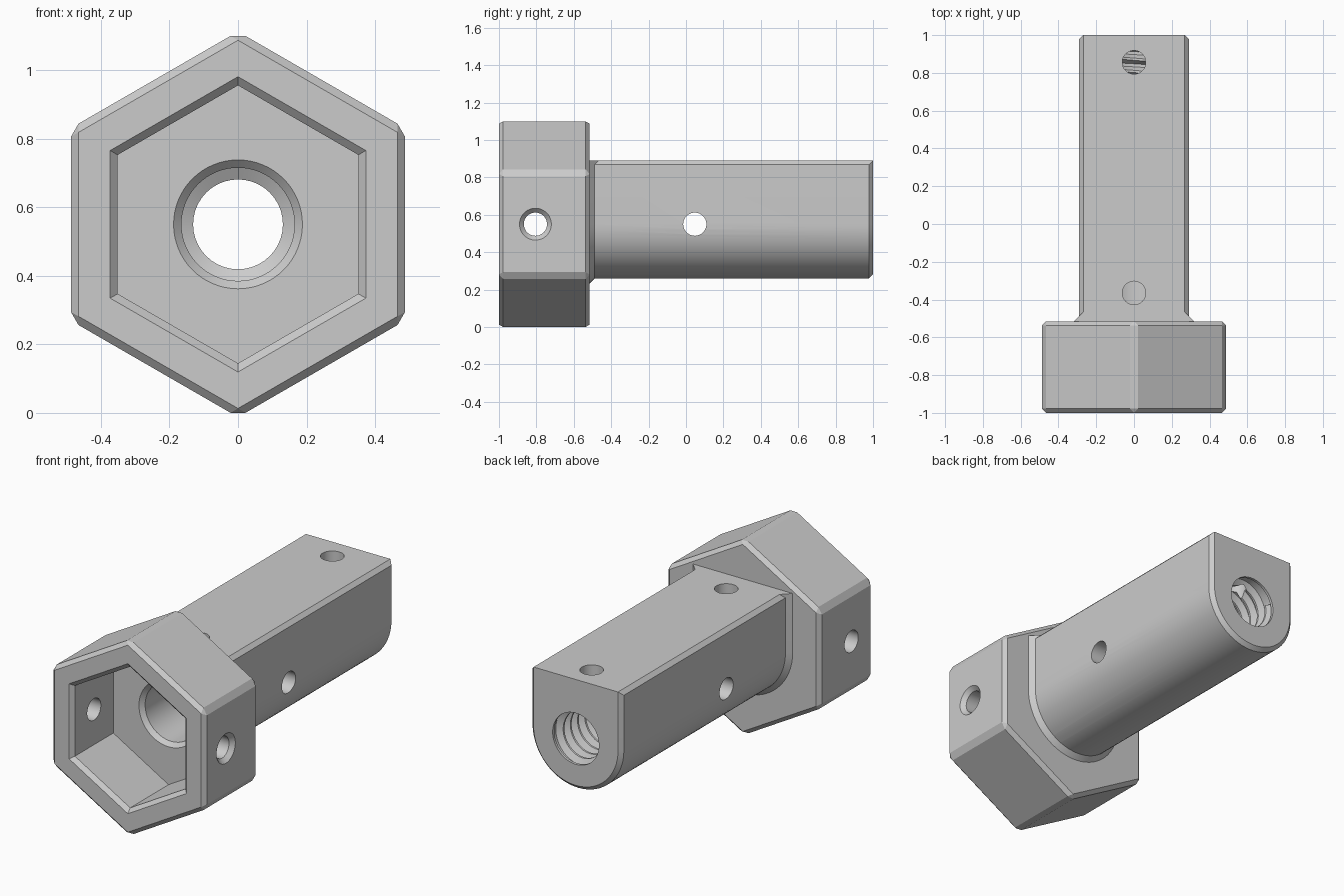
import bpy, bmesh
from math import sin, cos, tan, pi, radians
from mathutils import Vector

old = bpy.data.objects.get("Cube")
if old:
    bpy.data.objects.remove(old)

MID = 0.55        # height of the long axis
HOLE = 0.062      # radius of the cross holes

grey = bpy.data.materials.new("light grey")
grey.use_nodes = True
grey.diffuse_color = (0.6, 0.6, 0.6, 1)
grey.node_tree.nodes["Principled BSDF"].inputs["Base Color"].default_value = (0.6, 0.6, 0.6, 1)


def loft(name, rings):
    """Skin a list of equal-length point rings and cap both ends."""
    bm = bmesh.new()
    loops = [[bm.verts.new(p) for p in ring] for ring in rings]
    n = len(loops[0])
    for a, b in zip(loops, loops[1:]):
        for i in range(n):
            j = (i + 1) % n
            bm.faces.new((a[i], a[j], b[j], b[i]))
    bm.faces.new(loops[0])
    bm.faces.new(loops[-1])
    bmesh.ops.remove_doubles(bm, verts=bm.verts[:], dist=1e-5)
    bmesh.ops.recalc_face_normals(bm, faces=bm.faces[:])
    mesh = bpy.data.meshes.new(name)
    bm.to_mesh(mesh)
    bm.free()
    mesh.materials.append(grey)
    obj = bpy.data.objects.new(name, mesh)
    bpy.context.collection.objects.link(obj)
    return obj


def hexagon(y, apothem, cut=0.0):
    """Point-up hexagon; cut shortens both ends of each side."""
    half = apothem * tan(pi / 6) - cut
    pts = []
    for k in range(6):
        a = k * pi / 3
        out = Vector((cos(a), 0, sin(a)))
        along = Vector((-sin(a), 0, cos(a)))
        for shift in (-half, half):
            pts.append(Vector((0, y, MID)) + out * apothem + along * shift)
    return pts


def arch(y, half, chamfer=0.0):
    """Flat-topped, round-bottomed section."""
    top = 0.89
    pts = [(half - chamfer, top), (half, top - chamfer)]
    pts += [(half * cos(pi * k / 32), MID - half * sin(pi * k / 32)) for k in range(33)]
    pts += [(-half, top - chamfer), (chamfer - half, top)]
    return [(x, y, z) for x, z in pts]


def turned(name, axis, centre, steps, sides=48):
    """Round solid along an axis from (position, radius) steps."""
    u, v = [i for i in range(3) if i != axis]
    rings = []
    for pos, r in steps:
        ring = []
        for k in range(sides):
            p = list(centre)
            p[axis] = pos
            p[u] += r * cos(2 * pi * k / sides)
            p[v] += r * sin(2 * pi * k / sides)
            ring.append(p)
        rings.append(ring)
    return loft(name, rings)


def combine(target, tool, operation):
    mod = target.modifiers.new(operation.lower(), "BOOLEAN")
    mod.operation, mod.object, mod.solver = operation, tool, "EXACT"
    bpy.context.view_layer.objects.active = target
    bpy.ops.object.modifier_apply(modifier=mod.name)


# Hexagonal head, flared collar and arched shaft
body = loft("socket_body", [hexagon(-1, 0.465), hexagon(-0.978, 0.487, 0.025),
                            hexagon(-0.537, 0.487, 0.025), hexagon(-0.515, 0.465)])
collar = loft("collar", [arch(-0.56, 0.317), arch(-0.515, 0.317), arch(-0.463, 0.265)])
shaft = loft("shaft", [arch(-0.57, 0.29, 0.022), arch(0.978, 0.29, 0.022), arch(1, 0.268)])

# Hexagonal pocket and stepped bore
pocket = loft("pocket_cutter", [hexagon(-1.01, 0.383), hexagon(-0.978, 0.351),
                                hexagon(-0.63, 0.351)])
bore = turned("bore_cutter", 1, (0, 0, MID),
              [(-0.64, 0.198), (-0.607, 0.165), (0.985, 0.165), (0.985, 0.147), (1.02, 0.147)], 64)

# Cross holes, the head's countersunk on its left face
head_hole = turned("head_hole_cutter", 0, (0, -0.805, MID),
                   [(-0.6, HOLE), (0.463, HOLE), (0.493, 0.091)])
side_hole = turned("side_hole_cutter", 0, (0, 0.047, MID), [(-0.4, HOLE), (0.4, HOLE)])
top_holes = [turned("top_hole_cutter", 2, (0, y, 0), [(MID, HOLE), (1, HOLE)])
             for y in (-0.365, 0.856)]

# Helical thread ridge at the back of the bore
PITCH, START, TURNS, SIDES = 0.065, 0.45, 7.8, 40
ridge = []
for k in range(int(TURNS * SIDES) + 1):
    a = 2 * pi * k / SIDES
    y = START + PITCH * k / SIDES
    ridge.append([(r * sin(a), y + dy, MID + r * cos(a))
                  for r, dy in ((0.17, -0.027), (0.131, -0.006), (0.131, 0.006), (0.17, 0.027))])
thread = loft("bore_thread", ridge)

for part in (collar, shaft):
    combine(body, part, "UNION")
cutters = [pocket, bore, head_hole, side_hole] + top_holes
for tool in cutters:
    combine(body, tool, "DIFFERENCE")
combine(thread, top_holes[1], "DIFFERENCE")
for tool in [collar, shaft] + cutters:
    bpy.data.objects.remove(tool)

for obj in (body, thread):
    bpy.ops.object.select_all(action="DESELECT")
    obj.select_set(True)
    bpy.context.view_layer.objects.active = obj
    bpy.ops.object.shade_smooth_by_angle(angle=radians(20))
